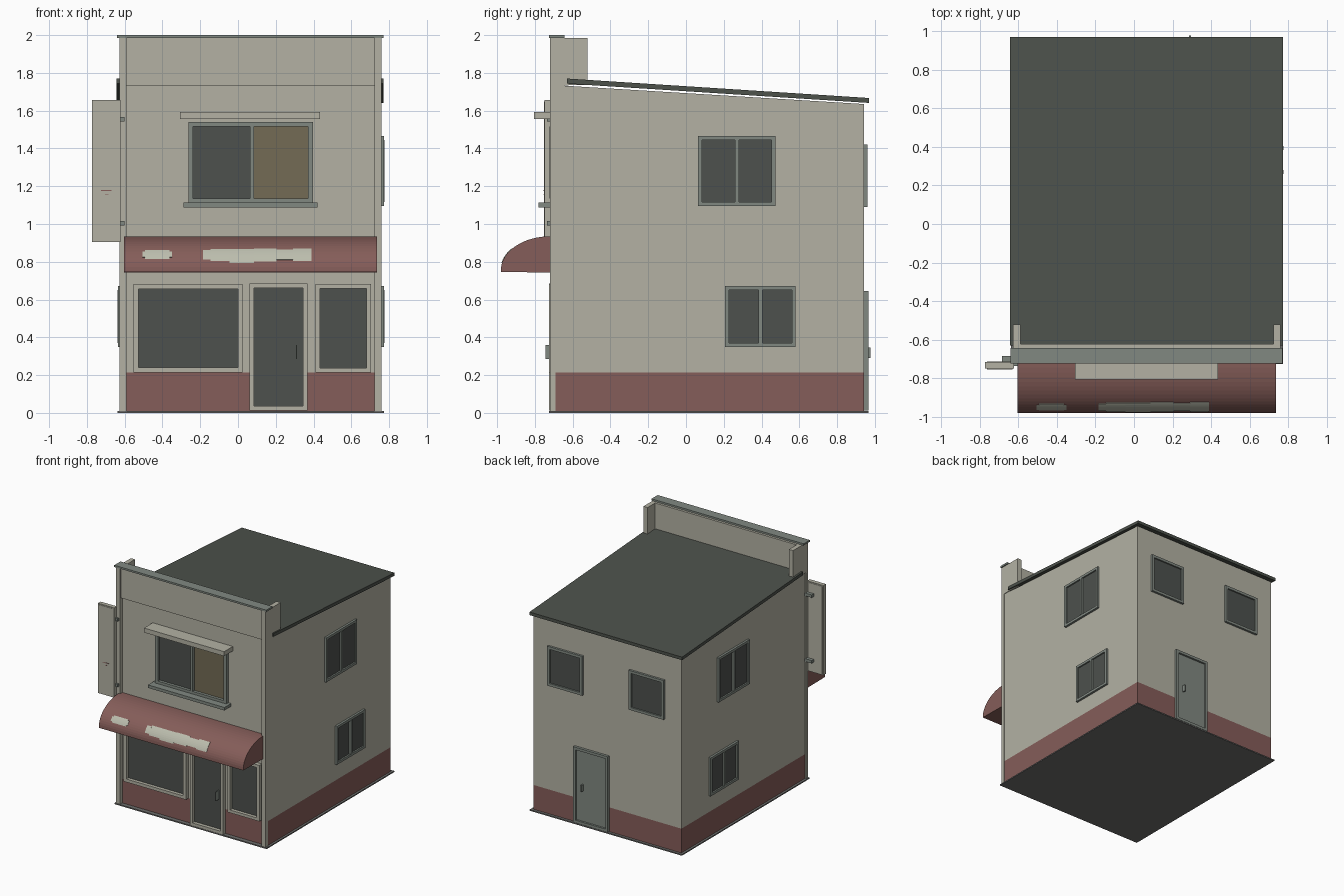
import bpy, bmesh, math

if "Cube" in bpy.data.objects:
    bpy.data.objects.remove(bpy.data.objects["Cube"])


def material(name, rgb):
    m = bpy.data.materials.new(name)
    m.diffuse_color = (*rgb, 1)
    m.use_nodes = True
    m.node_tree.nodes["Principled BSDF"].inputs["Base Color"].default_value = m.diffuse_color
    return m


CREAM = material("cream wall", (0.452, 0.442, 0.37))
RED = material("faded red", (0.235, 0.11, 0.10))
GLASS = material("dark glass", (0.074, 0.082, 0.075))
ROOF = material("roof slate", (0.074, 0.084, 0.071))
GREY = material("grey trim", (0.22, 0.25, 0.222))
TAN = material("tan curtain", (0.172, 0.148, 0.09))
PALE = material("pale paint", (0.50, 0.51, 0.42))
DARK = material("dark base", (0.155, 0.155, 0.15))

# Wall planes of the main block
X0, X1, Y0, Y1 = -0.623, 0.75, -0.69, 0.943


def finish(name, bm, *mats):
    bmesh.ops.recalc_face_normals(bm, faces=bm.faces)
    mesh = bpy.data.meshes.new(name)
    bm.to_mesh(mesh)
    bm.free()
    for m in mats:
        mesh.materials.append(m)
    ob = bpy.data.objects.new(name, mesh)
    ob.location.x = 0.005
    bpy.context.collection.objects.link(ob)
    return ob


def add_box(bm, x0, x1, y0, y1, z0, z1):
    vs = bmesh.ops.create_cube(bm, size=1)["verts"]
    for v in vs:
        v.co = (x1 if v.co.x > 0 else x0,
                y1 if v.co.y > 0 else y0,
                z1 if v.co.z > 0 else z0)


def boxes(name, mat, *dims):
    bm = bmesh.new()
    for d in dims:
        add_box(bm, *d)
    return finish(name, bm, mat)


def add_prism(bm, profile, x0, x1):
    """Extrude a (y, z) outline from x0 to x1."""
    f = bm.faces.new([bm.verts.new((x0, y, z)) for y, z in profile])
    ext = bmesh.ops.extrude_face_region(bm, geom=[f])
    for v in ext["geom"]:
        if isinstance(v, bmesh.types.BMVert):
            v.co.x = x1


def prism(name, mat, profile, x0, x1):
    bm = bmesh.new()
    add_prism(bm, profile, x0, x1)
    return finish(name, bm, mat)


def on_wall(side, u0, u1, z0, z1, d0, d1):
    """Box limits for a part at depth d0..d1 out from a wall."""
    return {
        "front": (u0, u1, Y0 - d1, Y0 - d0, z0, z1),
        "back": (u0, u1, Y1 + d0, Y1 + d1, z0, z1),
        "right": (X1 + d0, X1 + d1, u0, u1, z0, z1),
        "left": (X0 - d1, X0 - d0, u0, u1, z0, z1),
    }[side]


def opening(name, side, u0, u1, z0, z1, depth, w, frame, panes, mullion=None):
    """Frame bars around one or two panes."""
    bars = [(u0, u0 + w, z0, z1, -0.01, depth), (u1 - w, u1, z0, z1, -0.01, depth),
            (u0 + w, u1 - w, z0, z0 + w, -0.01, depth),
            (u0 + w, u1 - w, z1 - w, z1, -0.01, depth)]
    cuts = [u0 + w, u1 - w]
    if mullion is not None:
        bars.append((mullion - 0.01, mullion + 0.01, z0 + w, z1 - w, -0.01, depth + 0.003))
        cuts.insert(1, mullion)
    boxes(name + "_frame", frame, *[on_wall(side, *b) for b in bars])
    for i, m in enumerate(panes):
        boxes(f"{name}_pane_{i + 1}", m,
              on_wall(side, cuts[i], cuts[i + 1], z0 + w, z1 - w, -0.003, 0.006))


# Main block with sloping top and a red band at the foot
bm = bmesh.new()
add_prism(bm, [(Y0, 0.01), (Y1, 0.01), (Y1, 1.635), (Y0, 1.735)], X0, X1)
bmesh.ops.bisect_plane(bm, geom=bm.verts[:] + bm.edges[:] + bm.faces[:],
                       plane_co=(0, 0, 0.213), plane_no=(0, 0, 1))
for f in bm.faces:
    f.material_index = 1 if f.calc_center_median().z < 0.213 else 0
finish("walls", bm, CREAM, RED)

boxes("base_slab", DARK, (-0.642, 0.768, -0.725, 0.965, 0, 0.01))

# Roof slab
prism("roof", ROOF, [(-0.63, 1.743), (0.97, 1.641), (0.97, 1.667), (-0.63, 1.77)],
      -0.648, 0.766)

# Front corner pillars, parapet, its end returns and cap
PILLARS = ((-0.632, -0.594), (0.717, 0.755))
boxes("corner_pillars", CREAM, *[(a, b, -0.72, -0.69, 0.01, 1.985) for a, b in PILLARS])
boxes("parapet", CREAM, (-0.625, 0.75, -0.706, -0.622, 1.732, 1.985))
boxes("parapet_returns", CREAM, *[(a, b, -0.69, -0.522, 1.735, 1.985) for a, b in PILLARS])
boxes("parapet_cap", GREY, (-0.645, 0.764, -0.724, -0.642, 1.985, 2.0))

# Side windows, the same on both sides
for side in ("left", "right"):
    opening(side + "_upper_window", side, 0.064, 0.473, 1.095, 1.467, 0.018, 0.021,
            GREY, (GLASS, GLASS), 0.27)
    opening(side + "_lower_window", side, 0.207, 0.581, 0.35, 0.672, 0.018, 0.021,
            GREY, (GLASS, GLASS), 0.394)

# Back windows and back door
opening("back_window_a", "back", 0.285, 0.61, 1.09, 1.42, 0.018, 0.022, GREY, (GLASS,))
opening("back_window_b", "back", -0.47, -0.145, 1.09, 1.42, 0.018, 0.022, GREY, (GLASS,))
opening("back_door", "back", 0.045, 0.365, 0.012, 0.645, 0.022, 0.022, GREY, (GREY,))
boxes("back_door_handle", GREY, on_wall("back", 0.28, 0.29, 0.29, 0.345, 0, 0.033))

# Shop front
opening("shop_window_left", "front", -0.558, 0.02, 0.213, 0.682, 0.034, 0.026,
        CREAM, (GLASS,))
opening("shop_window_right", "front", 0.405, 0.699, 0.213, 0.682, 0.034, 0.024,
        CREAM, (GLASS,))
opening("shop_door", "front", 0.057, 0.364, 0.012, 0.686, 0.036, 0.024, CREAM, (GLASS,))
boxes("shop_door_handle", GREY, on_wall("front", 0.302, 0.308, 0.285, 0.36, 0, 0.054))

# Upper front window with sill and lintel
opening("upper_window", "front", -0.268, 0.391, 1.11, 1.54, 0.03, 0.025,
        GREY, (GLASS, TAN), 0.069)
boxes("upper_sill", GREY, (-0.293, 0.415, -0.78, -0.68, 1.088, 1.113))
boxes("upper_lintel", CREAM, (-0.312, 0.43, -0.805, -0.68, 1.556, 1.594))

# Curved awning
AY, AZ, RY, RZ = -0.718, 0.755, 0.262, 0.18


def arc(t, off=0.0):
    return (AY - (RY + off) * math.cos(t), AZ + (RZ + off) * math.sin(t))


N = 16
prism("awning", RED,
      [(AY - RY, 0.746)] + [arc(i / N * math.pi / 2) for i in range(N + 1)]
      + [(Y0, AZ + RZ), (Y0, 0.743)], -0.608, 0.73)


# Worn pale paint on the awning
def add_paint(bm, x0, x1, z0, z1):
    t0, t1 = (math.asin((z - AZ) / RZ) for z in (z0, z1))
    ts = [t0 + (t1 - t0) * i / 6 for i in range(7)]
    add_prism(bm, [arc(t, 0.003) for t in ts] + [arc(t, -0.003) for t in reversed(ts)],
              x0, x1)


bm = bmesh.new()
for patch in ((-0.51, -0.355, 0.823, 0.853), (-0.497, -0.367, 0.815, 0.86),
              (-0.19, -0.15, 0.812, 0.86), (-0.15, -0.05, 0.803, 0.866),
              (-0.05, 0.08, 0.793, 0.866), (0.08, 0.2, 0.802, 0.868),
              (0.2, 0.285, 0.81, 0.862), (0.285, 0.385, 0.803, 0.868)):
    add_paint(bm, *patch)
finish("awning_worn_paint", bm, PALE)

# Hanging sign board on two brackets
boxes("sign_board", CREAM, (-0.777, -0.627, -0.75, -0.716, 0.905, 1.657))
boxes("sign_face", CREAM, (-0.768, -0.636, -0.753, -0.713, 0.914, 1.648))
boxes("sign_brackets", GREY, *[(-0.69, -0.605, -0.735, -0.685, z - 0.012, z + 0.012)
                               for z in (1.005, 1.555)])
boxes("sign_worn_flecks", RED,
      (-0.73, -0.675, -0.755, -0.752, 1.175, 1.18),
      (-0.71, -0.69, -0.755, -0.752, 1.155, 1.16))
